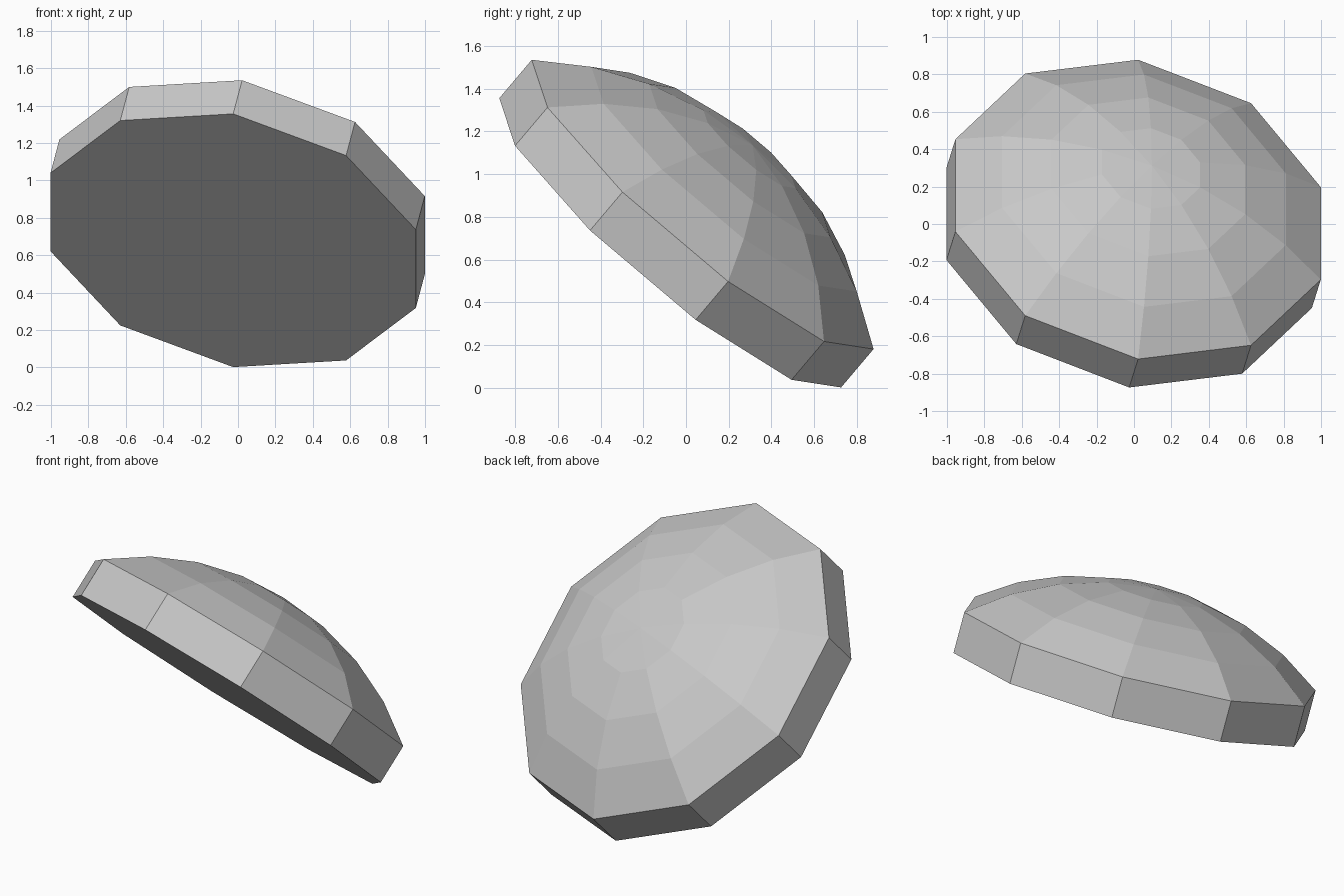
import bpy, bmesh
from math import sin, cos, pi, asin
from mathutils import Vector, Matrix

if "Cube" in bpy.data.objects:
    bpy.data.objects.remove(bpy.data.objects["Cube"], do_unlink=True)

SIDES = 10
RADIUS = 1.048
BAND = 0.24      # thickness of the straight band
RISE = 0.37      # height of the dome above the band
RINGS = 4

# One plain grey for the whole shell
grey = bpy.data.materials.new("plain grey")
grey.use_nodes = True
colour = (0.58, 0.58, 0.58, 1)
grey.diffuse_color = colour
grey.node_tree.nodes["Principled BSDF"].inputs["Base Color"].default_value = colour

# Profile: straight band, then a spherical cap
sphere = (RADIUS ** 2 + RISE ** 2) / (2 * RISE)
half = asin(RADIUS / sphere)
profile = [(RADIUS, -BAND)]
for i in range(RINGS):
    a = half * (1 - i / RINGS)
    profile.append((sphere * sin(a), sphere * cos(a) - sphere + RISE))

# Sweep the profile around the axis
bm = bmesh.new()
rings = [[bm.verts.new((r * cos(2 * pi * k / SIDES), r * sin(2 * pi * k / SIDES), h))
          for k in range(SIDES)] for r, h in profile]
for low, high in zip(rings, rings[1:]):
    for k in range(SIDES):
        n = (k + 1) % SIDES
        bm.faces.new((low[k], low[n], high[n], high[k]))

# Flat underside and pointed crown
bm.faces.new(list(reversed(rings[0])))
apex = bm.verts.new((0, 0, RISE))
for k in range(SIDES):
    bm.faces.new((rings[-1][k], rings[-1][(k + 1) % SIDES], apex))

# Tip the shell so its underside leans to the front
axis = Vector((0.199, 0.633, 0.748)).normalized()
spoke = Vector((0, -axis.z, axis.y)).normalized()
side = axis.cross(spoke)
turn = Matrix((spoke, side, axis)).transposed().to_4x4()
bm.transform(Matrix.Translation((0.022, 0.078, 0.858)) @ turn)
bmesh.ops.recalc_face_normals(bm, faces=bm.faces)

mesh = bpy.data.meshes.new("domed_shell")
bm.to_mesh(mesh)
bm.free()
mesh.materials.append(grey)
shell = bpy.data.objects.new("domed_shell", mesh)
bpy.context.collection.objects.link(shell)
